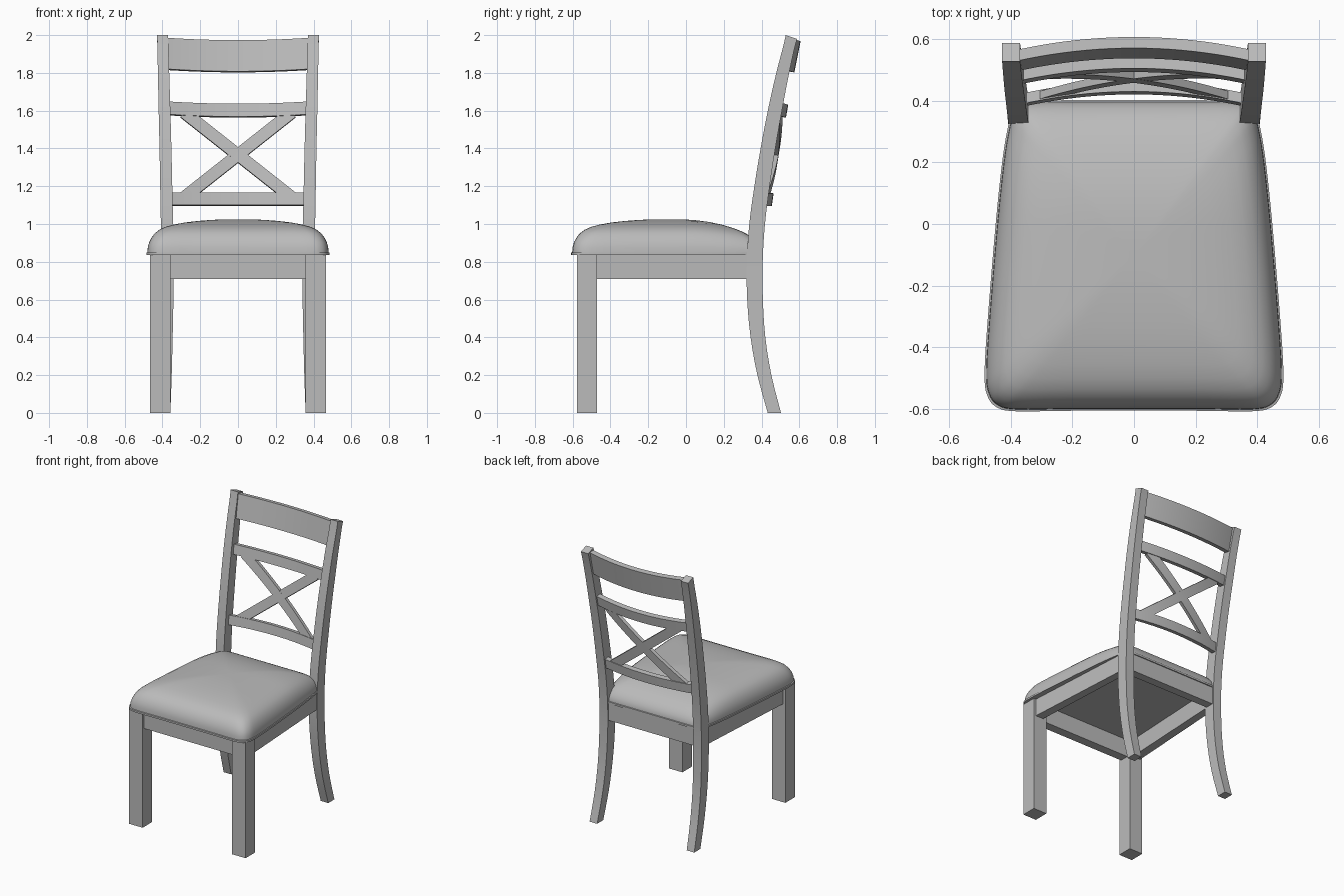
import bpy, bmesh, math
from mathutils import Vector

if "Cube" in bpy.data.objects:
    bpy.data.objects.remove(bpy.data.objects["Cube"])

grey = bpy.data.materials.new("warm_grey")
grey.diffuse_color = (0.5, 0.5, 0.5, 1)
grey.use_nodes = True
grey.node_tree.nodes["Principled BSDF"].inputs["Base Color"].default_value = grey.diffuse_color


def loft(name, rings, angle=35):
    """Skin a list of equal-length closed rings and cap both ends."""
    bm = bmesh.new()
    vs = [[bm.verts.new(p) for p in r] for r in rings]
    n = len(rings[0])
    for a, b in zip(vs, vs[1:]):
        for i in range(n):
            j = (i + 1) % n
            bm.faces.new((a[i], a[j], b[j], b[i]))
    bm.faces.new(vs[0])
    bm.faces.new(vs[-1])
    bmesh.ops.recalc_face_normals(bm, faces=bm.faces)
    me = bpy.data.meshes.new(name)
    bm.to_mesh(me)
    bm.free()
    me.materials.append(grey)
    for p in me.polygons:
        p.use_smooth = True
    me.set_sharp_from_angle(angle=math.radians(angle))
    ob = bpy.data.objects.new(name, me)
    bpy.context.collection.objects.link(ob)
    return ob


def spline(pts, steps, closed=False):
    """Catmull-Rom samples through the points."""
    n = len(pts)
    P = [Vector(p) for p in pts]
    get = (lambda i: P[i % n]) if closed else (lambda i: P[max(0, min(n - 1, i))])
    out = []
    for i in range(n if closed else n - 1):
        a, b, c, d = (get(i + k) for k in (-1, 0, 1, 2))
        for s in range(steps):
            t = s / steps
            out.append(0.5 * (2 * b + (c - a) * t + (2 * a - 5 * b + 4 * c - d) * t * t
                              + (3 * b - a - 3 * c + d) * t ** 3))
    if not closed:
        out.append(P[-1])
    return out


def prism(name, plan, z0, z1):
    return loft(name, [[(x, y, z) for x, y in plan] for z in (z0, z1)])


def rect(x0, x1, y0, y1):
    return [(x0, y0), (x1, y0), (x1, y1), (x0, y1)]


# Seat cushion: rounded, tapered outline with a thin lip, domed by shrinking rings
half = [(0.2, -0.606), (0.38, -0.608), (0.445, -0.595), (0.477, -0.555), (0.485, -0.48),
        (0.474, -0.3), (0.449, 0.0), (0.428, 0.2), (0.41, 0.31), (0.39, 0.375),
        (0.34, 0.40), (0.15, 0.402)]
outline = spline(half + [(-x, y) for x, y in reversed(half)], 4, closed=True)
dome = [(1, 0), (1, 0.013), (0.988, 0.015), (0.985, 0.04), (0.97, 0.068), (0.945, 0.092),
        (0.91, 0.115), (0.86, 0.134), (0.79, 0.15), (0.7, 0.162), (0.58, 0.173),
        (0.44, 0.181), (0.28, 0.187), (0.12, 0.19), (0.03, 0.19)]
rings = []
for s, h in dome:
    ring = []
    for p in outline:
        x, y = p.x * s, -0.1 + (p.y + 0.1) * s
        drop = 1 - 0.3 * (max(y, 0) / 0.4) ** 2 if h > 0.015 else 1
        ring.append((x, y, 0.835 + max(h * drop, min(h, 0.015))))
    rings.append(ring)
loft("seat", rings, 50)

# Back posts: stations of (z, front y, back y, centre x, width)
post = [(0, 0.433, 0.503, 0.388, 0.06), (0.2, 0.378, 0.452, 0.382, 0.062),
        (0.4, 0.342, 0.42, 0.378, 0.064), (0.6, 0.324, 0.407, 0.375, 0.066),
        (0.8, 0.322, 0.406, 0.374, 0.066), (1.0, 0.335, 0.418, 0.376, 0.065),
        (1.2, 0.362, 0.443, 0.38, 0.064), (1.4, 0.395, 0.473, 0.384, 0.063),
        (1.6, 0.433, 0.508, 0.389, 0.062), (1.8, 0.478, 0.546, 0.394, 0.06),
        (1.99, 0.528, 0.588, 0.399, 0.058)]
stations = spline(post, 3)

for side, label in ((-1, "left"), (1, "right")):
    rings = []
    for k, (z, yf, yb, xc, w) in enumerate(stations):
        tilt = 0.01 if k == len(stations) - 1 else 0
        a, b = side * (xc - w / 2), side * (xc + w / 2)
        rings.append([(a, yf, z + tilt), (b, yf, z + tilt), (b, yb, z - tilt), (a, yb, z - tilt)])
    loft("back_post_" + label, rings)

    # Front legs and side aprons
    x0, x1 = sorted((side * 0.358, side * 0.465))
    prism("front_leg_" + label, rect(x0, x1, -0.577, -0.47), 0, 0.836)
    prism("side_apron_" + label, [(side * x, y) for x, y in
          ((0.448, -0.48), (0.4, 0.335), (0.345, 0.335), (0.385, -0.48))], 0.71, 0.836)

# Front and rear aprons
prism("front_apron", rect(-0.37, 0.37, -0.56, -0.495), 0.71, 0.836)
prism("rear_apron", rect(-0.355, 0.355, 0.335, 0.395), 0.71, 0.836)


# Back bars lie on a leaning surface that bows backwards in the middle
def back_y(x, z):
    lean = 0.40 + 0.16 * (z - 1.13) + 0.04 * (z - 1.13) * (z - 1.6)
    return lean + 0.042 * (1 - (x / 0.37) ** 2)


def bar(name, p0, p1, width, thick, dip=0.0, n=20):
    p0, p1 = Vector(p0), Vector(p1)
    d = (p1 - p0).normalized()
    side = Vector((-d.y, d.x)) * width / 2
    rings = []
    for i in range(n + 1):
        c = p0.lerp(p1, i / n)
        c.y -= dip * (1 - (c.x / 0.37) ** 2)
        ring = []
        for s, t in ((-1, -1), (1, -1), (1, 1), (-1, 1)):
            q = c + side * s
            ring.append((q.x, back_y(q.x, q.y) + t * thick / 2, q.y - t * thick * 0.08))
        rings.append(ring)
    loft(name, rings)


bar("top_rail", (-0.385, 1.9), (0.385, 1.9), 0.165, 0.036, 0.012)
bar("middle_rail", (-0.38, 1.612), (0.38, 1.612), 0.068, 0.036, 0.012)
bar("lower_rail", (-0.365, 1.132), (0.365, 1.132), 0.066, 0.034)
bar("cross_bar_a", (-0.285, 1.59), (0.285, 1.14), 0.064, 0.026)
bar("cross_bar_b", (0.285, 1.59), (-0.285, 1.14), 0.064, 0.025)
